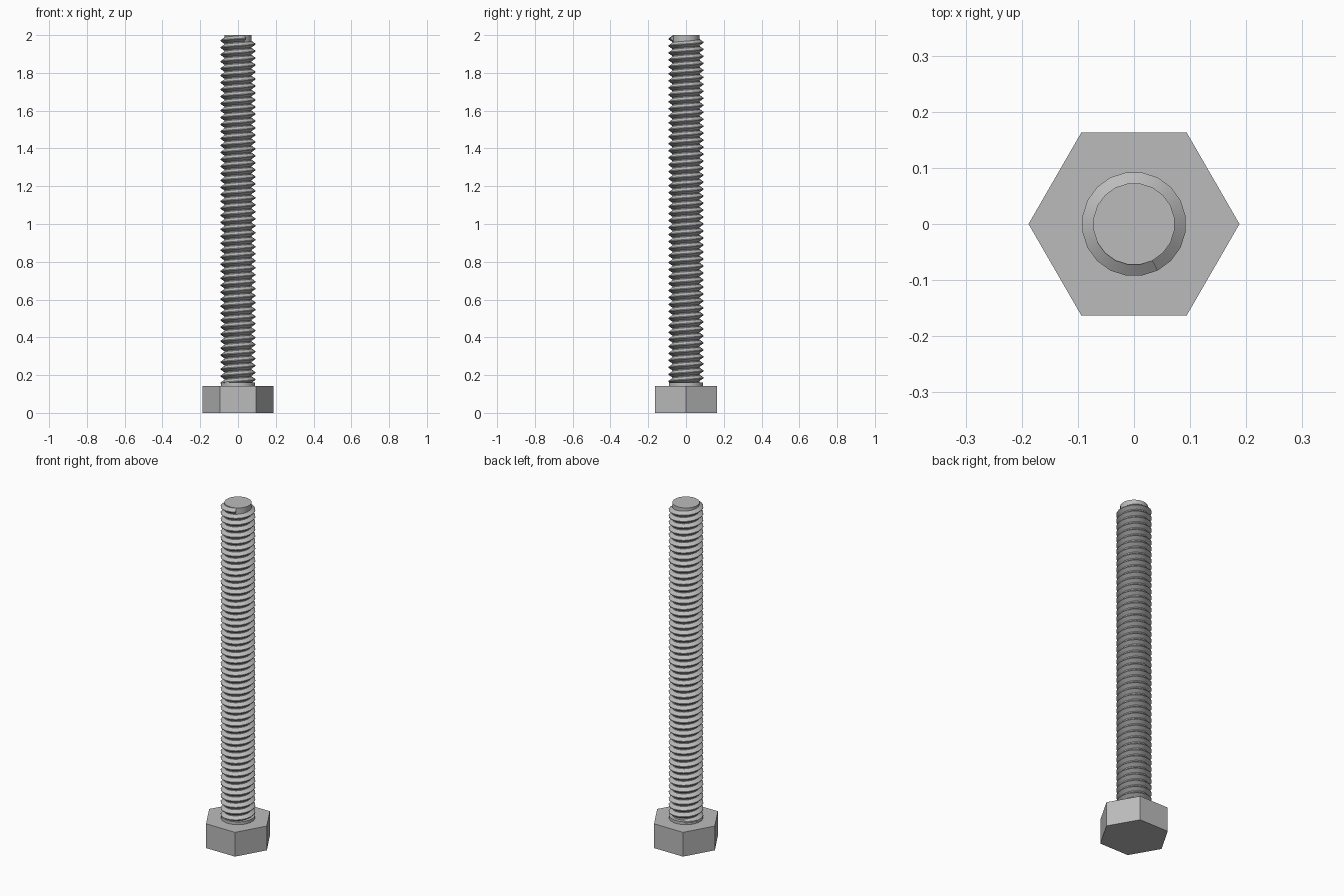
import bpy, bmesh, math

cube = bpy.data.objects.get("Cube")
if cube:
    bpy.data.objects.remove(cube, do_unlink=True)

STEEL = (0.5, 0.5, 0.5, 1.0)
SIDES = 20
HEAD_TOP, TOP = 0.143, 2.0
CORE_R, CREST_R = 0.073, 0.093
PITCH, TURNS = 0.037, 49.5
END_ANGLE = math.radians(-63)
END_Z = 1.983

steel = bpy.data.materials.new("grey steel")
steel.use_nodes = True
steel.diffuse_color = STEEL
steel.node_tree.nodes["Principled BSDF"].inputs["Base Color"].default_value = STEEL


def finish(obj, name):
    obj.name = name
    obj.data.materials.append(steel)
    bpy.ops.object.select_all(action='DESELECT')
    obj.select_set(True)
    bpy.context.view_layer.objects.active = obj
    bpy.ops.object.shade_smooth_by_angle(angle=math.radians(30))


def prism(name, sides, radius, z0, z1, turn):
    bpy.ops.mesh.primitive_cylinder_add(
        vertices=sides, radius=radius, depth=z1 - z0,
        location=(0, 0, (z0 + z1) / 2), rotation=(0, 0, turn))
    finish(bpy.context.object, name)


# Hexagonal head with corners on the x axis
prism("hex_head", 6, 0.188, 0, HEAD_TOP, math.radians(30))

# Plain collar and the core of the shank
half_step = math.pi / SIDES
prism("collar", SIDES, CREST_R - 0.001, HEAD_TOP, 0.16, half_step)
prism("shank_core", SIDES, CORE_R, HEAD_TOP, TOP, half_step)

# Right-handed thread: a V-shaped section swept along a helix
section = [(CORE_R - 0.001, -0.45), (CREST_R, -0.05),
           (CREST_R, 0.05), (CORE_R - 0.001, 0.45)]
bm = bmesh.new()
steps = int(TURNS * SIDES)
rings = []
for i in range(steps + 1):
    back = steps - i
    a = END_ANGLE - back * 2 * math.pi / SIDES
    z = END_Z - back * PITCH / SIDES
    rings.append([bm.verts.new((r * math.cos(a), r * math.sin(a), z + h * PITCH))
                  for r, h in section])
for low, high in zip(rings, rings[1:]):
    for k in range(len(section)):
        n = (k + 1) % len(section)
        bm.faces.new((low[k], high[k], high[n], low[n]))
bm.faces.new(rings[0])
bm.faces.new(rings[-1][::-1])
bmesh.ops.recalc_face_normals(bm, faces=bm.faces)
mesh = bpy.data.meshes.new("thread")
bm.to_mesh(mesh)
bm.free()
thread = bpy.data.objects.new("thread", mesh)
bpy.context.collection.objects.link(thread)
finish(thread, "thread")
